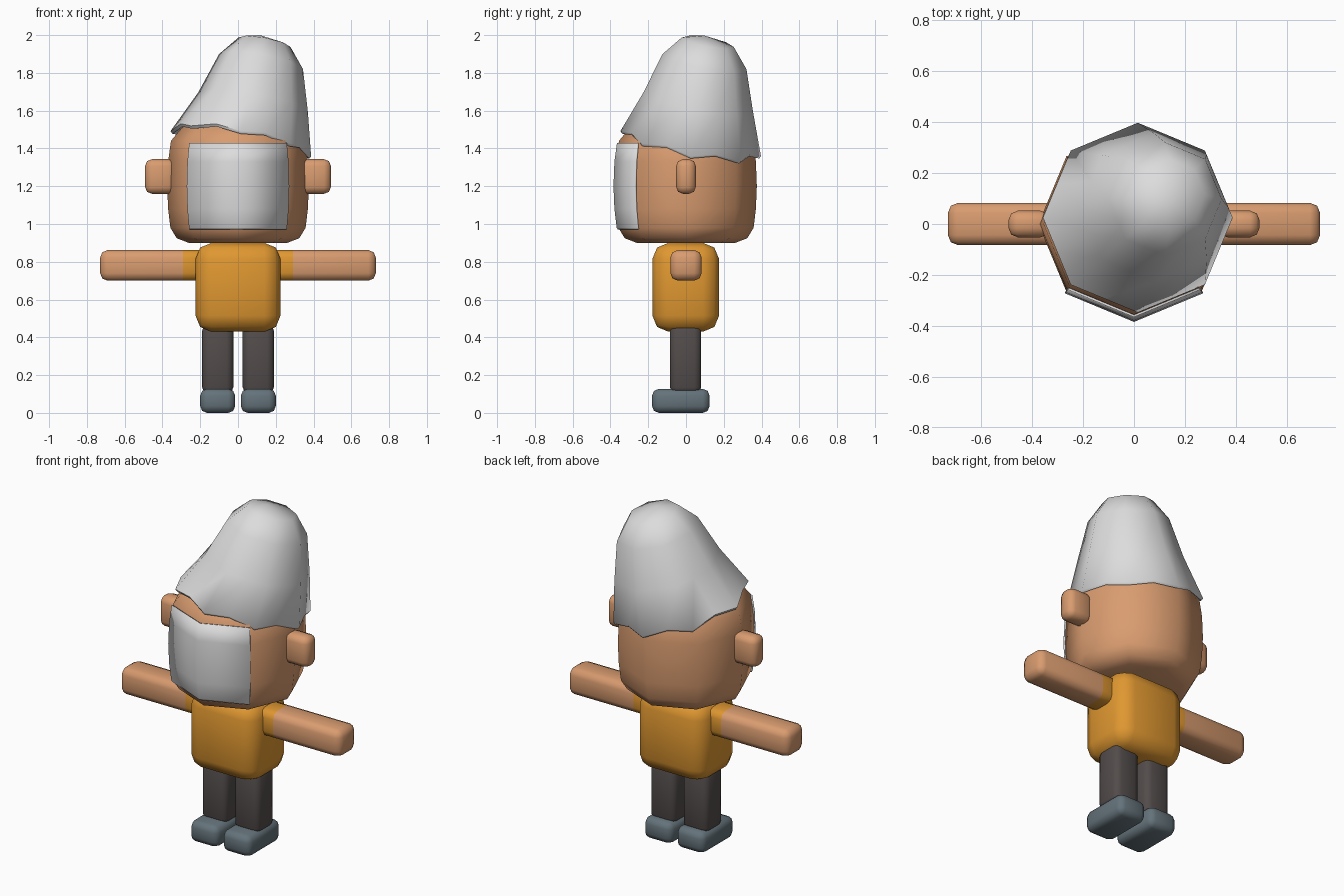
import bpy, bmesh
from math import sin, cos, pi, radians
from mathutils import Vector

if "Cube" in bpy.data.objects:
    bpy.data.objects.remove(bpy.data.objects["Cube"])


def material(name, rgb):
    mat = bpy.data.materials.new(name)
    mat.use_nodes = True
    mat.diffuse_color = (*rgb, 1)
    mat.node_tree.nodes["Principled BSDF"].inputs["Base Color"].default_value = (*rgb, 1)
    return mat


SKIN = material("skin", (0.69, 0.33, 0.16))
SHIRT = material("orange shirt", (0.74, 0.31, 0.03))
TROUSERS = material("dark trousers", (0.085, 0.073, 0.07))
SHOES = material("slate shoes", (0.127, 0.17, 0.195))
GREY = material("pale grey", (0.72, 0.72, 0.72))


def finish(name, bm, *mats):
    bmesh.ops.recalc_face_normals(bm, faces=bm.faces)
    mesh = bpy.data.meshes.new(name)
    bm.to_mesh(mesh)
    bm.free()
    for mat in mats:
        mesh.materials.append(mat)
    obj = bpy.data.objects.new(name, mesh)
    bpy.context.collection.objects.link(obj)
    bpy.ops.object.select_all(action="DESELECT")
    obj.select_set(True)
    bpy.context.view_layer.objects.active = obj
    bpy.ops.object.shade_smooth_by_angle(angle=radians(62))
    return obj


def rounded_box(name, low, high, bevel, mats, cut_x=None):
    """Bevelled box; faces beyond cut_x take the second material."""
    low, high = Vector(low), Vector(high)
    bm = bmesh.new()
    bmesh.ops.create_cube(bm, size=1)
    for v in bm.verts:
        v.co = (low + high) / 2 + v.co * (high - low)
    bmesh.ops.bevel(bm, geom=bm.edges[:], offset=bevel, segments=2,
                    profile=0.5, affect="EDGES")
    if cut_x:
        bmesh.ops.bisect_plane(bm, geom=bm.verts[:] + bm.edges[:] + bm.faces[:],
                               plane_co=(cut_x, 0, 0), plane_no=(1, 0, 0))
        for f in bm.faces:
            f.material_index = int(abs(f.calc_center_median().x) > abs(cut_x))
    return finish(name, bm, *mats)


def bridge(bm, rings, closed=True):
    for a, b in zip(rings, rings[1:]):
        n = len(a)
        for i in range(n if closed else n - 1):
            j = (i + 1) % n
            bm.faces.new((a[i], a[j], b[j], b[i]))


# Torso and the paired limbs
rounded_box("torso", (-0.225, -0.178, 0.43), (0.225, 0.175, 0.9), 0.085, [SHIRT])
for side, s in (("left", 1), ("right", -1)):
    def pair(part, x0, x1, y0, y1, z0, z1, bevel, mats, cut=None):
        xs = sorted((s * x0, s * x1))
        rounded_box(f"{side}_{part}", (xs[0], y0, z0), (xs[1], y1, z1),
                    bevel, mats, cut and s * cut)
    pair("arm", 0.15, 0.73, -0.083, 0.083, 0.7, 0.862, 0.04, [SHIRT, SKIN], 0.29)
    pair("leg", 0.025, 0.19, -0.085, 0.08, 0.1, 0.47, 0.035, [TROUSERS])
    pair("shoe", 0.015, 0.2, -0.18, 0.125, 0, 0.127, 0.036, [SHOES])
    pair("ear", 0.33, 0.492, -0.052, 0.052, 1.16, 1.343, 0.036, [SKIN])

# Eight-sided head from a radius and height profile
HEAD = [(0.26, 0.9), (0.325, 0.925), (0.358, 0.98), (0.37, 1.08), (0.375, 1.2),
        (0.37, 1.33), (0.355, 1.44), (0.28, 1.53), (0.19, 1.55)]
bm = bmesh.new()
rings = [[bm.verts.new((r * cos(i * pi / 4), r * sin(i * pi / 4), z)) for i in range(8)]
         for r, z in HEAD]
bridge(bm, rings)
bm.faces.new(rings[0])
bm.faces.new(rings[-1])
finish("head", bm, SKIN)


def head_radius(z):
    for (r0, z0), (r1, z1) in zip(HEAD, HEAD[1:]):
        if z0 <= z <= z1:
            return r0 + (r1 - r0) * (z - z0) / (z1 - z0)


# Thin face panel wrapped over the two front sides
bm = bmesh.new()
rings = []
for z in (0.97, 0.98, 1.08, 1.2, 1.33, 1.43):
    r = head_radius(z) + 0.009
    rings.append([bm.verts.new((r * cos(a), r * sin(a), z))
                  for a in (1.25 * pi, 1.5 * pi, 1.75 * pi)])
bridge(bm, rings, closed=False)
panel = finish("face_panel", bm, GREY)
solid = panel.modifiers.new("thickness", "SOLIDIFY")
solid.thickness = 0.009
solid.offset = -1

# Leaning cap: tilted octagonal rings with midpoints, wavy at the rim
CAP = [(0.03, 0.035, 1.46, 0.31, 0.015), (0.015, 0.025, 1.412, 0.362, 0.025),
       (0.015, 0.025, 1.425, 0.372, 0.025), (0.08, 0.065, 1.645, 0.29, 0),
       (0.122, 0.098, 1.86, 0.222, 0), (0.14, 0.115, 1.962, 0.138, 0)]
bm = bmesh.new()
rings = []
for cx, cy, z, r, wave in CAP:
    ring = []
    for i in range(16):
        a = i * pi / 8
        rr = r * (cos(pi / 8) if i % 2 else 1)
        x, y = rr * cos(a), rr * sin(a)
        ring.append(bm.verts.new((cx + x, cy + y, z - 0.18 * (x + y) + wave * (i % 2))))
    rings.append(ring)
bridge(bm, rings)
tip = bm.verts.new((0.125, 0.1, 1.997))
for i in range(16):
    bm.faces.new((rings[-1][i], rings[-1][(i + 1) % 16], tip))
finish("cap", bm, GREY)
